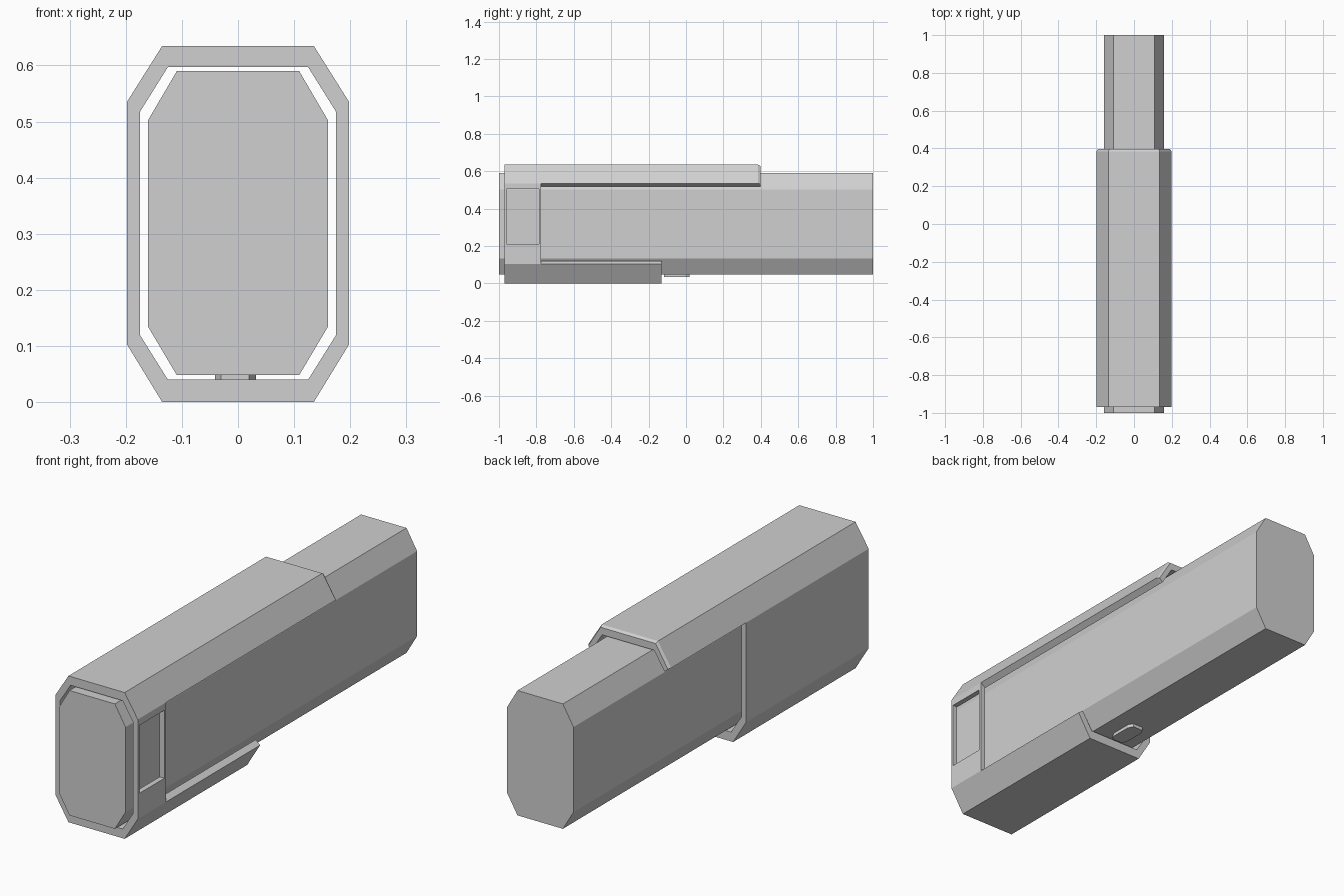
import bpy, bmesh

if "Cube" in bpy.data.objects:
    bpy.data.objects.remove(bpy.data.objects["Cube"])

grey = bpy.data.materials.new("plain grey")
grey.use_nodes = True
GREY = (0.63, 0.63, 0.63, 1)
grey.diffuse_color = GREY
grey.node_tree.nodes["Principled BSDF"].inputs["Base Color"].default_value = GREY


def finish(bm, name):
    """Turn a bmesh into a flat shaded grey object."""
    bmesh.ops.recalc_face_normals(bm, faces=bm.faces)
    mesh = bpy.data.meshes.new(name)
    bm.to_mesh(mesh)
    bm.free()
    mesh.materials.append(grey)
    obj = bpy.data.objects.new(name, mesh)
    bpy.context.collection.objects.link(obj)
    return obj


def octagon(half, flat, low, low_side, high_side, high):
    """Chamfered (x, z) outline, counter-clockwise from the bottom left."""
    right = [(flat, low), (half, low_side), (half, high_side), (flat, high)]
    return [(-flat, low)] + right + [(-x, z) for x, z in right[:0:-1]]


def prism(name, bottom, top):
    """Closed solid between two matching rings of 3D points."""
    bm = bmesh.new()
    a = [bm.verts.new(p) for p in bottom]
    b = [bm.verts.new(p) for p in top]
    bm.faces.new(a)
    bm.faces.new(b)
    for i in range(len(a)):
        k = (i + 1) % len(a)
        bm.faces.new((a[i], a[k], b[k], b[i]))
    return finish(bm, name)


# Inner body: a long chamfered bar
body = octagon(0.16, 0.109, 0.048, 0.134, 0.503, 0.59)
prism("inner_body", [(x, -1, z) for x, z in body], [(x, 1, z) for x, z in body])

# Small chamfered button under the body
button = [(-0.03, -0.118), (0.02, -0.118), (0.032, -0.095), (0.032, -0.003),
          (0.02, 0.02), (-0.03, 0.02), (-0.041, -0.003), (-0.041, -0.095)]
prism("bottom_button", [(x, y, 0.033) for x, y in button],
      [(x, y, 0.052) for x, y in button])

# Sleeve: wall panels around the body, each running along its own length
outer = octagon(0.198, 0.135, 0, 0.103, 0.535, 0.635)
inner = octagon(0.175, 0.125, 0.04, 0.12, 0.517, 0.597)
tip = octagon(0.191, 0.132, 0.007, 0.106, 0.532, 0.628)
stations = [-0.97, -0.775, -0.13, 0.385, 0.397]
# Panels: 0 bottom, 1-3 the +x side, 4 top, 5-7 the -x side
panels = [set(range(8)), set(range(8)) - {2}, {3, 4, 5}, {3, 4, 5}]

bm = bmesh.new()
grid = {}


def corner(i, j, layer):
    key = (i % 8, j, layer)
    if key not in grid:
        ring = inner if layer else (tip if j == len(stations) - 1 else outer)
        x, z = ring[i % 8]
        grid[key] = bm.verts.new((x, stations[j], z))
    return grid[key]


def quad(*keys):
    bm.faces.new([corner(*k) for k in keys])


def filled(i, j):
    return 0 <= j < len(panels) and i % 8 in panels[j]


for j, row in enumerate(panels):
    for i in row:
        for layer in (0, 1):
            quad((i, j, layer), (i + 1, j, layer), (i + 1, j + 1, layer), (i, j + 1, layer))
        # Close the wall thickness wherever the neighbouring panel is missing
        for step in (0, 1):
            if not filled(i, j + 2 * step - 1):
                e = j + step
                quad((i, e, 0), (i + 1, e, 0), (i + 1, e, 1), (i, e, 1))
            if not filled(i + 2 * step - 1, j):
                e = i + step
                quad((e, j, 0), (e, j + 1, 0), (e, j + 1, 1), (e, j, 1))
sleeve = finish(bm, "sleeve")

# Side window through the sleeve wall
rect = [(-0.96, 0.21), (-0.787, 0.21), (-0.787, 0.505), (-0.96, 0.505)]
cutter = prism("window_cutter", [(0.165, y, z) for y, z in rect],
               [(0.25, y, z) for y, z in rect])
cutter.hide_render = True
cut = sleeve.modifiers.new("window", "BOOLEAN")
cut.operation = "DIFFERENCE"
cut.solver = "EXACT"
cut.object = cutter
bpy.context.view_layer.objects.active = sleeve
bpy.ops.object.modifier_apply(modifier=cut.name)
bpy.data.objects.remove(cutter)
